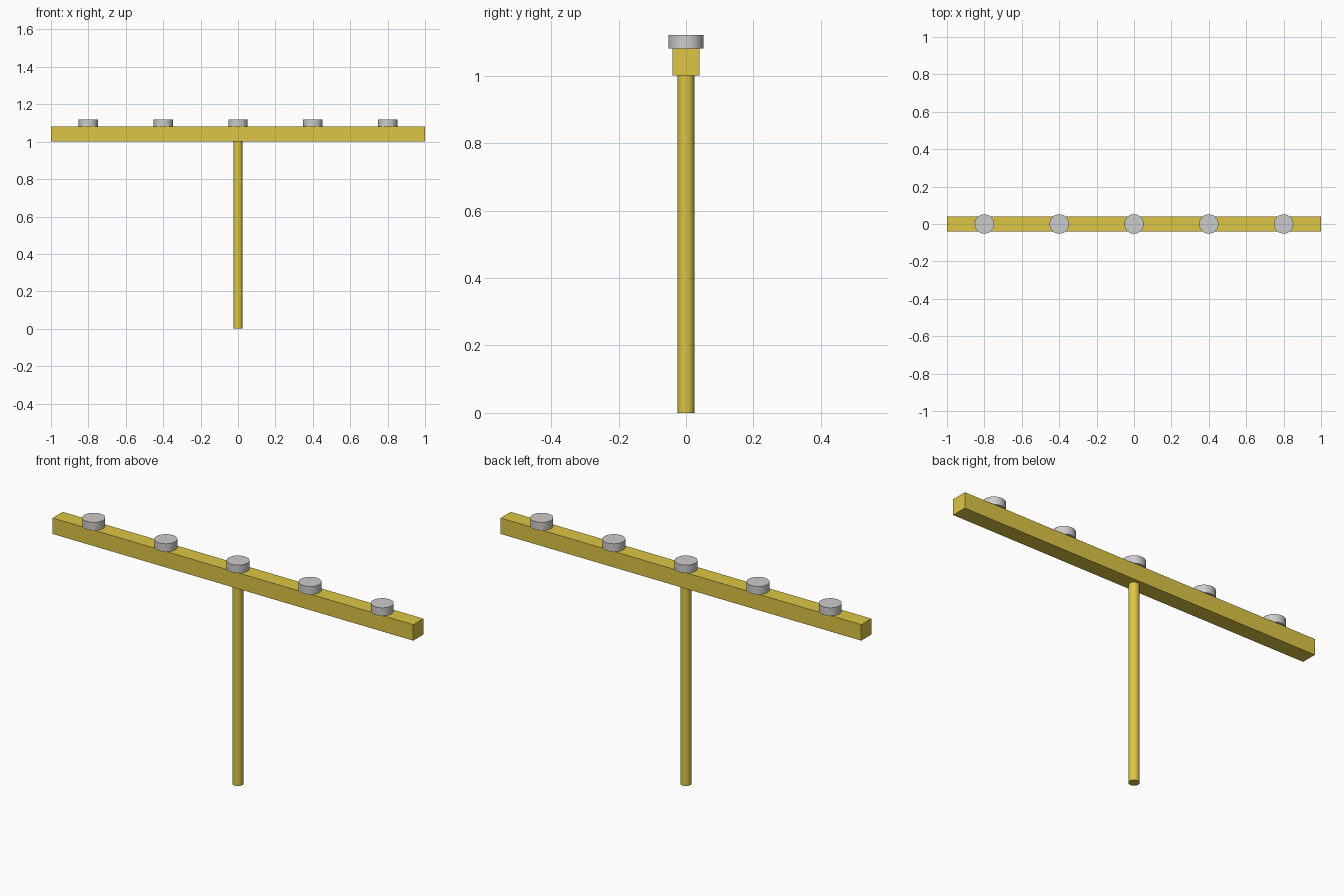
import bpy
import math

if "Cube" in bpy.data.objects:
    bpy.data.objects.remove(bpy.data.objects["Cube"])

yellow = bpy.data.materials.new("yellow_paint")
yellow.diffuse_color = (0.72, 0.56, 0.06, 1)
yellow.use_nodes = True
yellow.node_tree.nodes["Principled BSDF"].inputs["Base Color"].default_value = yellow.diffuse_color


def cylinder(name, radius, x, z0, z1, material=None):
    bpy.ops.mesh.primitive_cylinder_add(
        vertices=32, radius=radius, depth=z1 - z0, location=(x, 0, (z0 + z1) / 2))
    ob = bpy.context.object
    ob.name = name
    bpy.ops.object.shade_smooth_by_angle(angle=math.radians(30))
    if material:
        ob.data.materials.append(material)
    return ob


# Upright pole
cylinder("pole", 0.025, 0, 0, 1.0, yellow)

# Horizontal crossbar
bpy.ops.mesh.primitive_cube_add(size=1, location=(0, 0, 1.04))
bar = bpy.context.object
bar.name = "crossbar"
bar.scale = (2.0, 0.08, 0.08)
bpy.ops.object.transform_apply(location=False, rotation=False, scale=True)
bar.data.materials.append(yellow)

# Row of grey discs on top of the bar
for i in range(5):
    cylinder(f"disc_{i + 1}", 0.052, -0.8 + 0.4 * i, 1.08, 1.12)
